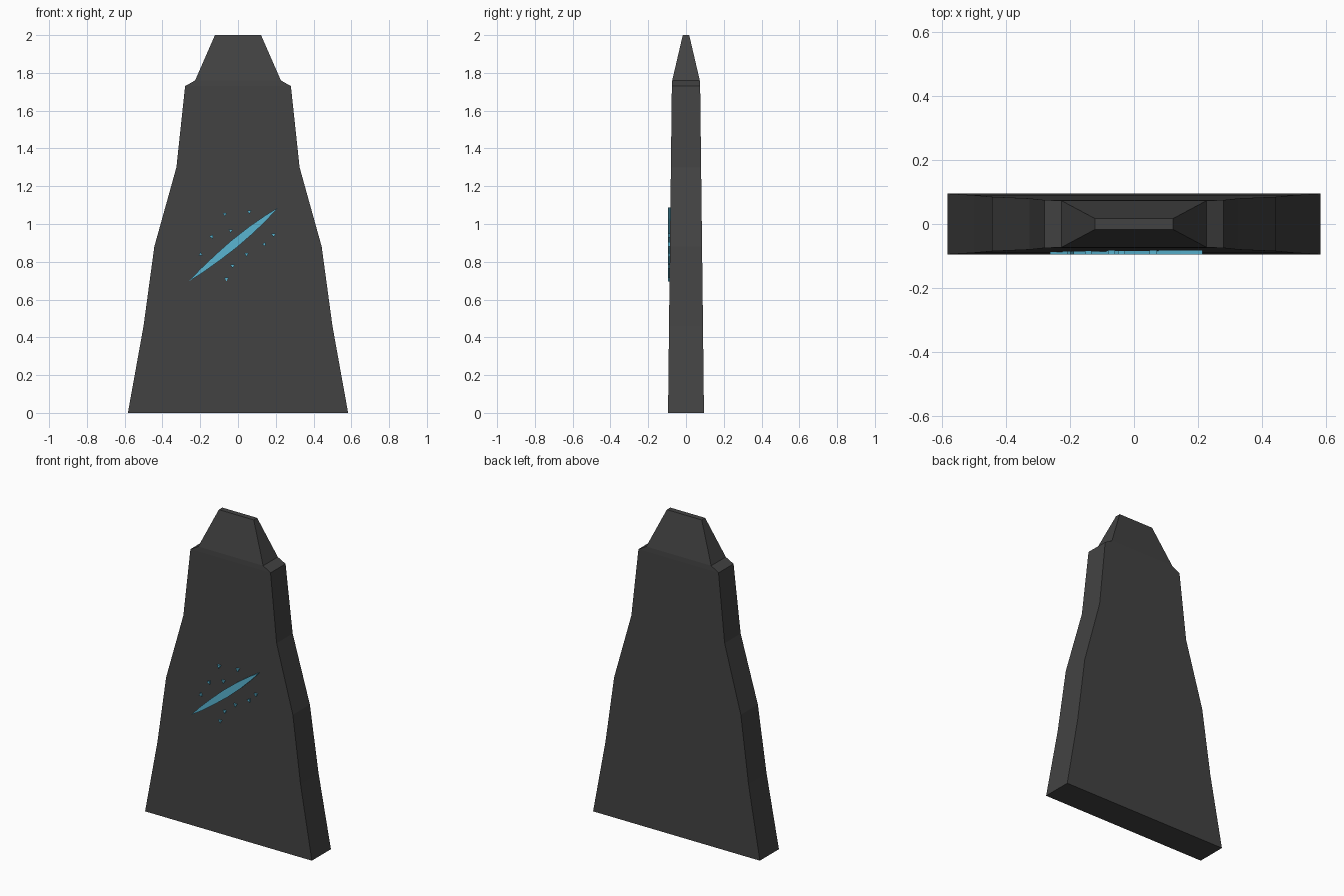
import bpy, bmesh, math
from mathutils import Vector

if "Cube" in bpy.data.objects:
    bpy.data.objects.remove(bpy.data.objects["Cube"])


def material(name, color):
    m = bpy.data.materials.new(name)
    m.diffuse_color = (*color, 1)
    m.use_nodes = True
    m.node_tree.nodes["Principled BSDF"].inputs["Base Color"].default_value = m.diffuse_color
    return m


def finish(bm, name, mat):
    bmesh.ops.recalc_face_normals(bm, faces=bm.faces)
    me = bpy.data.meshes.new(name)
    bm.to_mesh(me)
    bm.free()
    me.materials.append(mat)
    ob = bpy.data.objects.new(name, me)
    bpy.context.collection.objects.link(ob)
    return ob


def bridge(bm, rings):
    # Join successive vertex rings and cap both ends
    n = len(rings[0])
    for a, b in zip(rings, rings[1:]):
        for i in range(n):
            j = (i + 1) % n
            bm.faces.new((a[i], a[j], b[j], b[i]))
    bm.faces.new(rings[0])
    bm.faces.new(rings[-1])


def raised_mark(bm, points, front=-0.095, back=-0.07):
    bridge(bm, [[bm.verts.new((x, y, z)) for x, z in points] for y in (front, back)])


stone = material("dark_stone", (0.055, 0.055, 0.055))
glow = material("cyan_inlay", (0.1, 0.46, 0.64))

# Tapered slab: height, half width, half depth
levels = [(0, 0.583, 0.095), (0.46, 0.5, 0.09), (0.88, 0.443, 0.085),
          (1.30, 0.326, 0.08), (1.73, 0.28, 0.075), (1.76, 0.227, 0.073),
          (2.0, 0.122, 0.017)]
bm = bmesh.new()
bridge(bm, [[bm.verts.new((sx * w, sy * d, z))
             for sx, sy in ((-1, -1), (1, -1), (1, 1), (-1, 1))]
            for z, w, d in levels])
finish(bm, "slab", stone)

# Slender diagonal slash across the front
a, b = Vector((-0.262, 0.695)), Vector((0.214, 1.088))
side = Vector((-(b - a).y, (b - a).x)).normalized()
lens = [(0.14, 0.011), (0.33, 0.019), (0.5, 0.023), (0.7, 0.02), (0.87, 0.011)]
upper = [a.lerp(b, t) + side * h for t, h in lens]
lower = [a.lerp(b, t) - side * h for t, h in reversed(lens)]
bm = bmesh.new()
raised_mark(bm, [a] + upper + [b] + lower)
finish(bm, "diagonal_slash", glow)

# Small triangular chips around the slash: x, z, pointing angle
chips = [(-0.07, 1.053, 150), (0.06, 1.065, 270), (-0.14, 0.933, 60),
         (-0.039, 0.965, 150), (-0.198, 0.839, 90), (0.045, 0.839, 270),
         (0.14, 0.893, 60), (0.188, 0.942, 150), (-0.029, 0.778, 270),
         (-0.061, 0.709, 150)]
bm = bmesh.new()
for x, z, ang in chips:
    raised_mark(bm, [(x + 0.013 * math.cos(math.radians(ang + k * 120)),
                      z + 0.013 * math.sin(math.radians(ang + k * 120)))
                     for k in range(3)])
finish(bm, "chips", glow)
